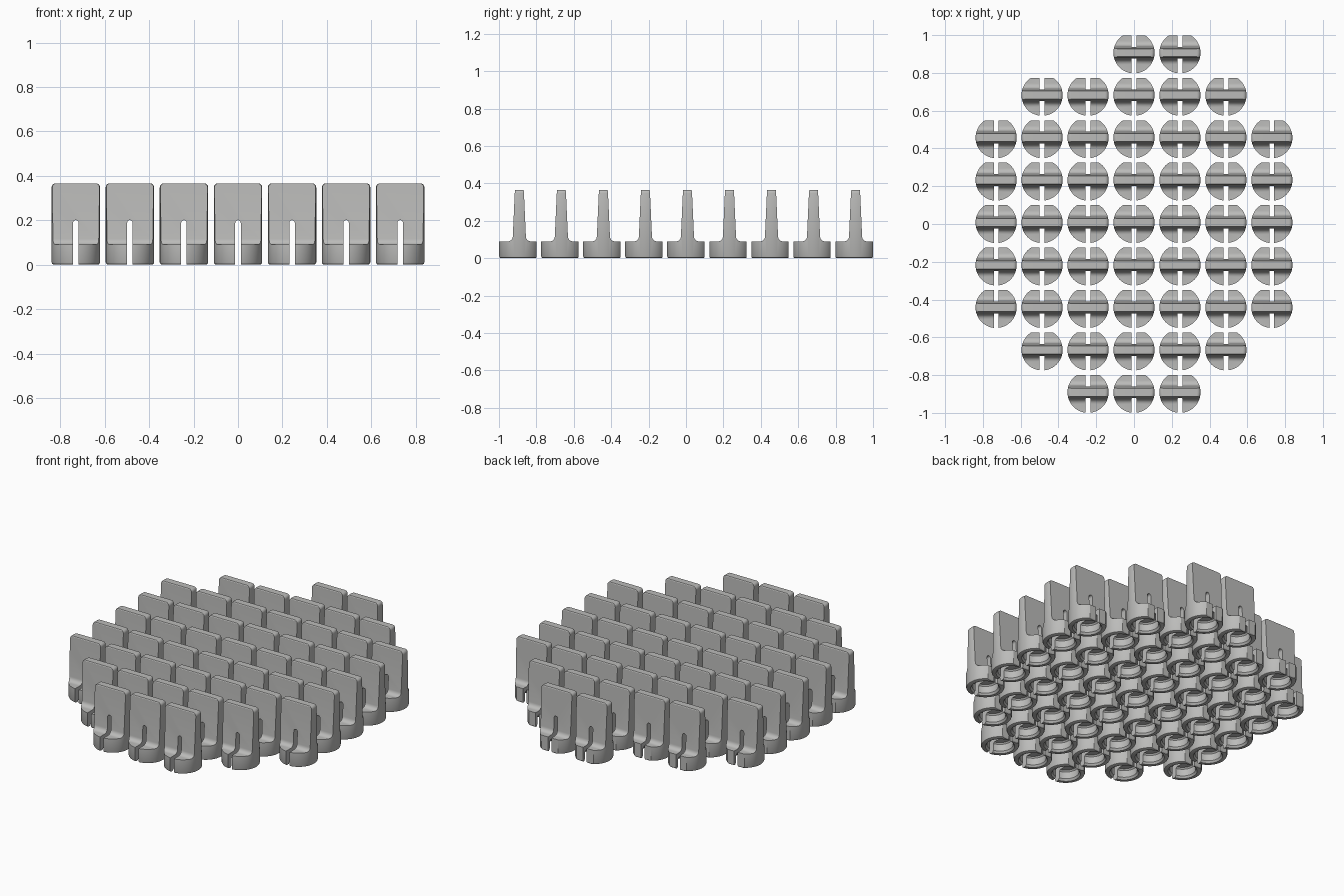
import bpy, bmesh, math

if "Cube" in bpy.data.objects:
    bpy.data.objects.remove(bpy.data.objects["Cube"])

R, H = 0.109, 0.366          # peg radius and height
DX, DY = 0.2433, 0.2247      # grid spacing

grey = bpy.data.materials.new("light_grey")
grey.diffuse_color = (0.5, 0.5, 0.49, 1)
grey.use_nodes = True
grey.node_tree.nodes["Principled BSDF"].inputs["Base Color"].default_value = grey.diffuse_color


def make_object(name, bm):
    bmesh.ops.recalc_face_normals(bm, faces=bm.faces[:])
    mesh = bpy.data.meshes.new(name)
    bm.to_mesh(mesh)
    bm.free()
    obj = bpy.data.objects.new(name, mesh)
    bpy.context.collection.objects.link(obj)
    return obj


def extrude(name, points, direction):
    """Extrude a closed outline symmetrically along x or y."""
    bm = bmesh.new()
    half = 0.2
    if direction == 'X':
        verts = [bm.verts.new((-half, a, z)) for a, z in points]
        move = (2 * half, 0, 0)
    else:
        verts = [bm.verts.new((a, -half, z)) for a, z in points]
        move = (0, 2 * half, 0)
    face = bm.faces.new(verts)
    new = bmesh.ops.extrude_face_region(bm, geom=[face])["geom"]
    bmesh.ops.translate(bm, vec=move,
                        verts=[v for v in new if isinstance(v, bmesh.types.BMVert)])
    return make_object(name, bm)


def lathe(name, points, n=48):
    """Spin a radius/height profile into a closed solid."""
    bm = bmesh.new()
    rings = [[bm.verts.new((r * math.cos(2 * math.pi * i / n),
                            r * math.sin(2 * math.pi * i / n), z))
              for i in range(n)] for r, z in points]
    for lo, hi in zip(rings, rings[1:]):
        for i in range(n):
            j = (i + 1) % n
            bm.faces.new((lo[i], lo[j], hi[j], hi[i]))
    bm.faces.new(rings[0][::-1])
    bm.faces.new(rings[-1])
    return make_object(name, bm)


def arc(cx, cz, r, a0, a1, n):
    return [(cx + r * math.cos(math.radians(a0 + (a1 - a0) * i / n)),
             cz + r * math.sin(math.radians(a0 + (a1 - a0) * i / n)))
            for i in range(n + 1)]


# Side profile: base block, fillets, tapered blade; the back is cut flat
fillet = arc(0.061, 0.116, 0.026, 270, 180, 5)
right_half = fillet + [(0.024, H - 0.004), (0.021, H)]
left_half = [(-y, z) for y, z in reversed(right_half)]
side = ([(-0.12, 0), (0.088, 0), (0.092, 0.006), (0.092, 0.09)]
        + right_half + left_half + [(-0.12, 0.09)])
peg = extrude("peg", side, 'X')

# Round body envelope with softened bottom and top corners
envelope = lathe("round_envelope",
                 [(R - 0.01, 0), (R - 0.003, 0.003), (R, 0.01)]
                 + arc(R - 0.018, H - 0.018, 0.018, 0, 90, 5))

# Slot with rounded top, and the hollow underside
slot = extrude("slot_cutter",
               [(-0.0125, -0.1), (0.0125, -0.1)]
               + arc(0, 0.188, 0.0125, 0, 180, 8), 'Y')
hollow = lathe("hollow_cutter",
               [(0.083, -0.02), (0.083, 0), (0.074, 0.012),
                (0.074, 0.055), (0.066, 0.063)])

for cutter, op in ((envelope, 'INTERSECT'), (slot, 'DIFFERENCE'),
                   (hollow, 'DIFFERENCE')):
    cutter.hide_render = True
    mod = peg.modifiers.new(cutter.name, 'BOOLEAN')
    mod.object, mod.operation, mod.solver = cutter, op, 'EXACT'

# Bake one peg mesh shared by the whole array
bpy.context.view_layer.update()
deps = bpy.context.evaluated_depsgraph_get()
mesh = bpy.data.meshes.new_from_object(peg.evaluated_get(deps))
mesh.name = "peg_mesh"
mesh.materials.clear()
mesh.materials.append(grey)
for poly in mesh.polygons:
    poly.use_smooth = True
    poly.material_index = 0
mesh.set_sharp_from_angle(angle=math.radians(30))
for obj in (peg, envelope, slot, hollow):
    bpy.data.objects.remove(obj)

# Rows from front to back: first and last column of each
rows = [(-1, 1), (-2, 2)] + [(-3, 3)] * 5 + [(-2, 2), (0, 1)]
for j, (first, last) in enumerate(rows):
    for i in range(first, last + 1):
        obj = bpy.data.objects.new(f"peg_row{j + 1}_col{i + 4}", mesh)
        obj.location = (i * DX, -0.891 + j * DY, 0)
        bpy.context.collection.objects.link(obj)
